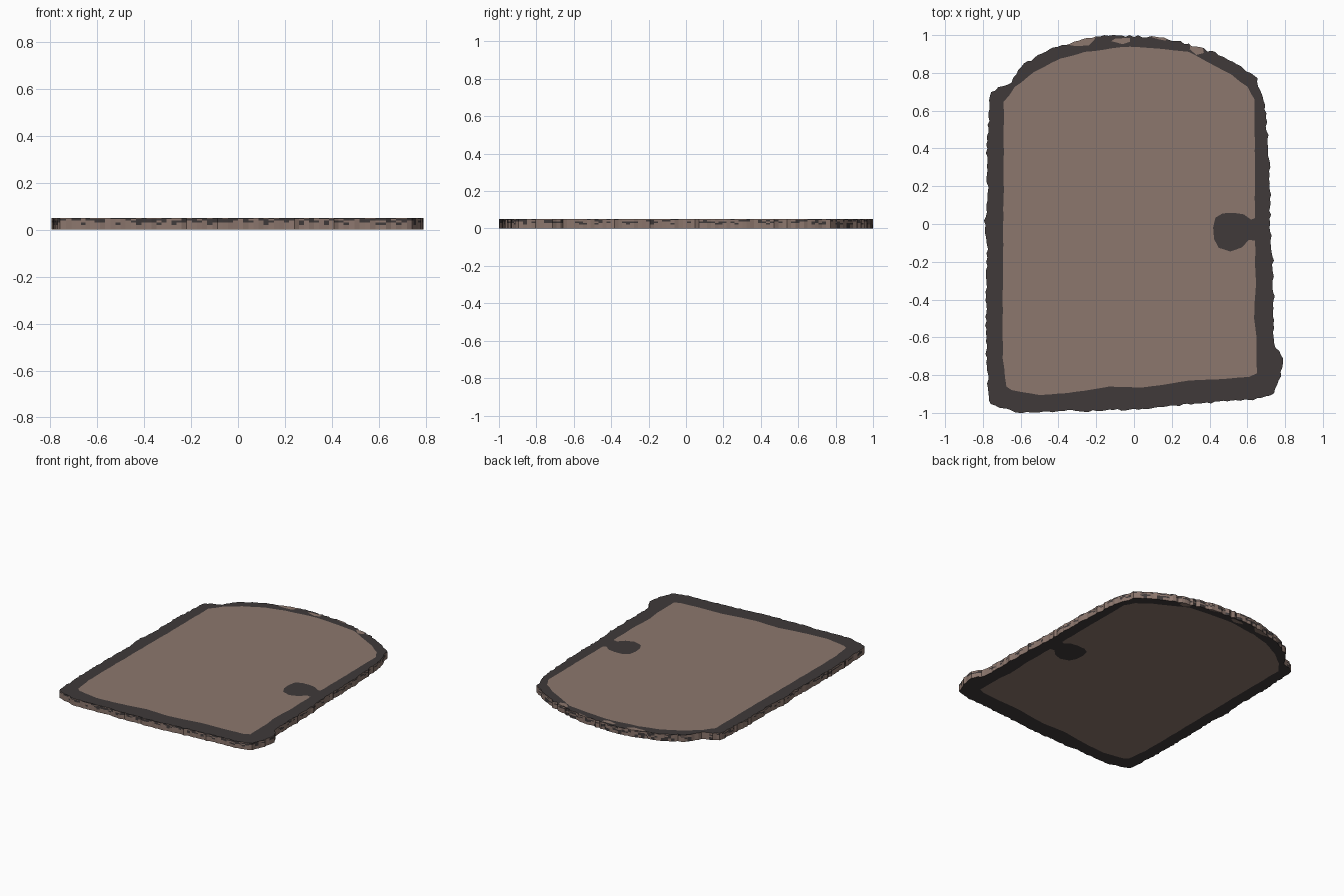
import bpy, bmesh, random
from mathutils import Vector
from mathutils.geometry import delaunay_2d_cdt

if "Cube" in bpy.data.objects:
    bpy.data.objects.remove(bpy.data.objects["Cube"])

random.seed(4)
THICK = 0.05


def material(name, rgb):
    m = bpy.data.materials.new(name)
    m.diffuse_color = (*rgb, 1)
    m.use_nodes = True
    m.node_tree.nodes["Principled BSDF"].inputs["Base Color"].default_value = m.diffuse_color
    return m


brown = material("brown wood", (0.265, 0.185, 0.155))
dark = material("charcoal frame", (0.05, 0.042, 0.042))

# Rough outer outline, anticlockwise from the lower left corner
OUTER = [(-.76, -.95), (-.71, -.97), (-.61, -.99), (-.5, -.995), (-.39, -.98), (-.24, -.985),
         (0, -.975), (.24, -.955), (.45, -.935), (.675, -.92), (.74, -.89), (.78, -.8),
         (.785, -.71), (.735, -.61), (.74, -.4), (.735, -.19), (.72, .03), (.72, .24),
         (.71, .45), (.69, .63), (.65, .77), (.56, .835), (.43, .905), (.29, .95),
         (.16, .985), (0, .995), (-.18, .995), (-.34, .96), (-.47, .915), (-.6, .835),
         (-.65, .75), (-.76, .7), (-.765, .61), (-.78, .4), (-.775, .13), (-.79, .02),
         (-.775, -.13), (-.785, -.4), (-.78, -.77)]
# Inner panel outline, notched on the right by the knob
PANEL_LOW = [(-.65, -.88), (-.5, -.905), (-.31, -.89), (-.13, -.86), (.05, -.865), (.29, -.83),
             (.61, -.81), (.65, -.79), (.65, -.6), (.635, -.5), (.645, -.3), (.64, -.09)]
KNOB = [(.61, -.085), (.57, -.125), (.51, -.145), (.45, -.125), (.425, -.08), (.42, -.02),
        (.43, .035), (.47, .058), (.53, .06), (.58, .05), (.62, .022)]
PANEL_HIGH = [(.64, .03), (.64, .24), (.64, .53), (.64, .66), (.6, .725), (.515, .79),
              (.43, .835), (.29, .91), (.16, .925), (-.02, .94), (-.12, .93), (-.26, .91),
              (-.39, .875), (-.53, .805), (-.63, .725), (-.69, .645), (-.69, .13),
              (-.695, -.4), (-.695, -.71), (-.675, -.86)]
# Worn brown chips along the arched top
CHIPS = [[(-.36, .95), (-.31, .942), (-.24, .945), (-.21, .975), (-.19, 1.02), (-.34, 1.02)],
         [(-.12, .968), (-.06, .952), (-.02, .965), (-.02, .985), (-.1, .982)],
         [(.09, .99), (.13, .978), (.17, .97), (.18, 1.02), (.09, 1.02)],
         [(.295, .925), (.33, .895), (.37, .905), (.36, .96), (.3, .97)]]


def ragged(loop, step, amount):
    """Resample a closed loop and roughen it."""
    pts = []
    for i, a in enumerate(loop):
        a, b = Vector(a), Vector(loop[(i + 1) % len(loop)])
        n = max(1, round((b - a).length / step))
        side = Vector((b.y - a.y, a.x - b.x)).normalized()
        for k in range(n):
            pts.append(a.lerp(b, k / n) + side * random.uniform(-amount, amount))
    return pts


def inside(p, loop):
    hit = False
    for i, a in enumerate(loop):
        b = loop[i - 1]
        if (a[1] > p.y) != (b[1] > p.y):
            if p.x < a[0] + (p.y - a[1]) * (b[0] - a[0]) / (b[1] - a[1]):
                hit = not hit
    return hit


outer = ragged(OUTER, 0.022, 0.006)
lo, hi = min(p.y for p in outer), max(p.y for p in outer)
for p in outer:
    p.y = -1 + 2 * (p.y - lo) / (hi - lo)
panel = ragged(PANEL_LOW + KNOB + PANEL_HIGH, 0.05, 0.002)

# Flat pattern: triangulate all outlines together, then sort faces by region
points, edges = [], []
for loop in [outer, panel] + CHIPS:
    base, n = len(points), len(loop)
    points += [Vector(p) for p in loop]
    edges += [(base + i, base + (i + 1) % n) for i in range(n)]
flat, _, tris, *_ = delaunay_2d_cdt(points, edges, [], 0, 1e-5)
kept = []
for t in tris:
    c = sum((flat[i] for i in t), Vector((0, 0))) / 3
    if inside(c, outer):
        wood = inside(c, panel) or any(inside(c, ch) for ch in CHIPS)
        kept.append((t, 0 if wood else 1))

# Door slab: patterned front and back faces joined by a speckled edge
bm = bmesh.new()
levels = [0, 0.02, 0.03, 0.038, 0.045, THICK]
rings = {}


def vert(i, k):
    if (i, k) not in rings:
        rings[i, k] = bm.verts.new((flat[i].x, flat[i].y, levels[k]))
    return rings[i, k]


top = len(levels) - 1
directed = set()
for t, mat in kept:
    area = (flat[t[1]] - flat[t[0]]).cross(flat[t[2]] - flat[t[0]])
    t = list(t) if area > 0 else list(t)[::-1]
    directed.update((t[i], t[(i + 1) % 3]) for i in range(3))
    bm.faces.new([vert(i, top) for i in t]).material_index = mat
    bm.faces.new([vert(i, 0) for i in reversed(t)]).material_index = mat

# Edge band: brown below, dark flecks denser toward the top and the front
for a, b in sorted(directed):
    if (b, a) in directed:
        continue
    mid = (flat[a] + flat[b]) / 2
    front = mid.y < -0.85
    arch = mid.y > 0.6
    chance = [0, 0.25, 0.5, 0.6, 0.6] if front else \
             [0.25, 0.4, 0.45, 0.45, 0.4] if arch else [0, 0.2, 0.45, 0.25, 0.15]
    for k in range(top):
        f = bm.faces.new([vert(a, k), vert(b, k), vert(b, k + 1), vert(a, k + 1)])
        f.material_index = int(random.random() < chance[k])

mesh = bpy.data.meshes.new("arched_door")
bm.normal_update()
bm.to_mesh(mesh)
bm.free()
mesh.materials.append(brown)
mesh.materials.append(dark)
door = bpy.data.objects.new("arched_door", mesh)
bpy.context.collection.objects.link(door)
